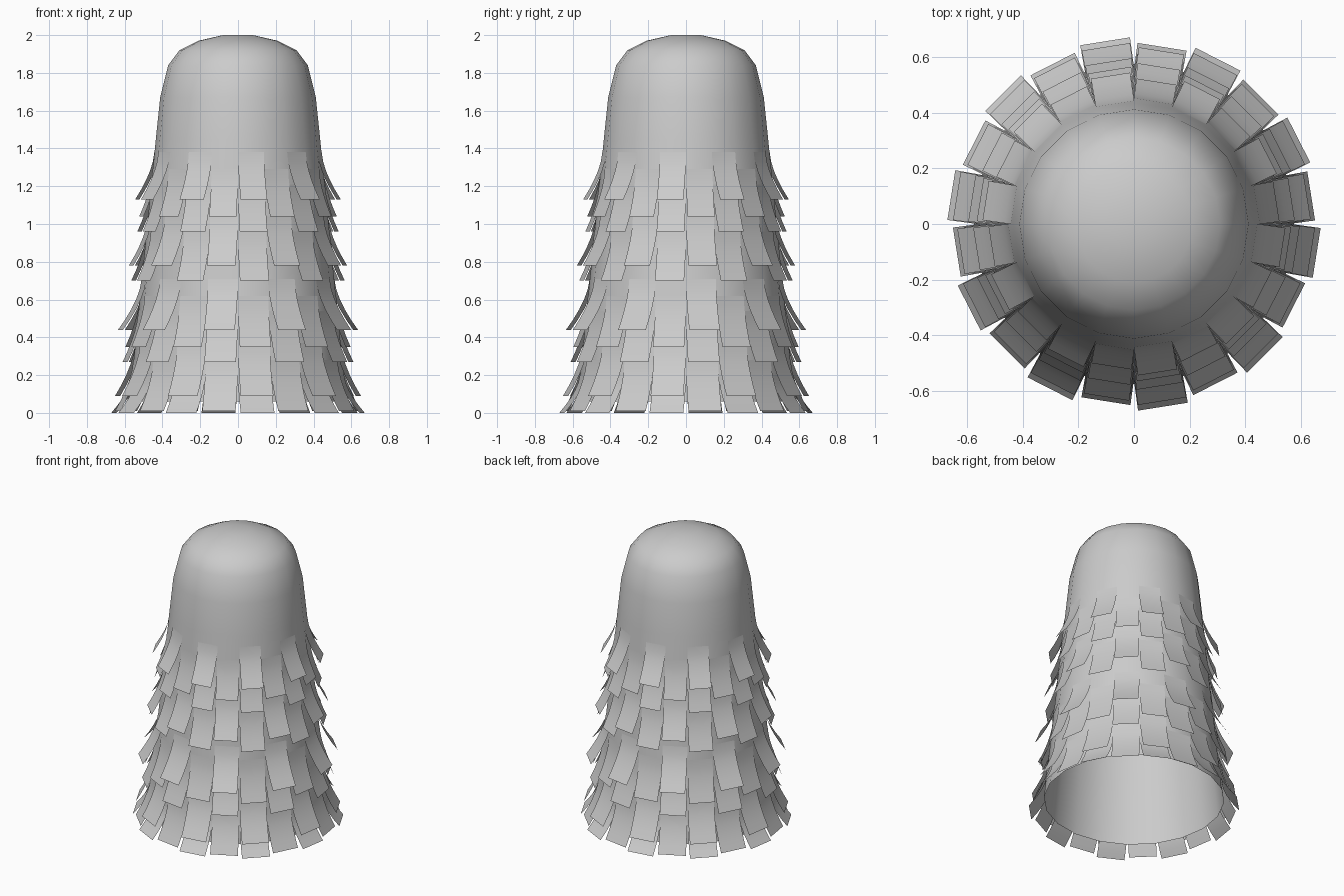
import bpy, bmesh, math

if "Cube" in bpy.data.objects:
    bpy.data.objects.remove(bpy.data.objects["Cube"])

SIDES = 20
STEP = 2 * math.pi / SIDES

grey = bpy.data.materials.new("plain grey")
grey.diffuse_color = (0.6, 0.6, 0.6, 1)
grey.use_nodes = True
grey.node_tree.nodes["Principled BSDF"].inputs["Base Color"].default_value = grey.diffuse_color

# Body outline as (radius, height), rim to crown
OUTLINE = [(0.575, 0.06), (0.55, 0.3), (0.52, 0.6), (0.49, 0.9), (0.46, 1.2),
           (0.435, 1.45), (0.412, 1.67), (0.37, 1.84), (0.31, 1.92),
           (0.21, 1.97), (0.08, 2.0)]


def body_radius(z):
    for (r0, z0), (r1, z1) in zip(OUTLINE, OUTLINE[1:]):
        if z <= z1:
            return r0 + (r1 - r0) * (z - z0) / (z1 - z0)
    return 0.0


def finish(name, bm, angle):
    mesh = bpy.data.meshes.new(name)
    bm.to_mesh(mesh)
    bm.free()
    mesh.materials.append(grey)
    obj = bpy.data.objects.new(name, mesh)
    bpy.context.collection.objects.link(obj)
    bpy.ops.object.select_all(action='DESELECT')
    obj.select_set(True)
    bpy.context.view_layer.objects.active = obj
    bpy.ops.object.shade_smooth_by_angle(angle=math.radians(angle))


# Domed body, open underneath
bm = bmesh.new()
rings = [[bm.verts.new((r * math.cos(i * STEP), r * math.sin(i * STEP), z))
          for i in range(SIDES)] for r, z in OUTLINE]
for low, high in zip(rings, rings[1:]):
    for i in range(SIDES):
        j = (i + 1) % SIDES
        bm.faces.new((low[i], low[j], high[j], high[i]))
bm.faces.new(rings[-1])
finish("body", bm, 60)


# One ring of ten flaring flaps
def flap_row(name, bottom, tip_radius, length, shift):
    bm = bmesh.new()
    top = bottom + length
    root = 0.99 * body_radius(top)
    half = math.tan(STEP / 2) * root
    for k in range(SIDES // 2):
        a = -math.pi / 2 + STEP / 2 + (2 * k + shift) * STEP
        ca, sa = math.cos(a), math.sin(a)
        previous = None
        for n in range(6):
            t = n / 5
            r = root + (tip_radius - root) * t ** 1.6
            w = half * (1 + 0.03 * t)
            z = top - length * t
            pair = [bm.verts.new((r * ca - s * w * sa, r * sa + s * w * ca, z))
                    for s in (-1, 1)]
            if previous:
                bm.faces.new((previous[0], pair[0], pair[1], previous[1]))
            previous = pair
    finish(name, bm, 40)


# Rows from top to bottom: bottom height, tip radius, length; columns alternate
ROWS = [(1.13, 0.54, 0.25), (1.04, 0.518, 0.25), (0.96, 0.528, 0.25),
        (0.78, 0.573, 0.26), (0.70, 0.56, 0.26), (0.44, 0.63, 0.27),
        (0.35, 0.59, 0.27), (0.27, 0.605, 0.27), (0.09, 0.645, 0.28),
        (0.01, 0.645, 0.27), (0.0, 0.665, 0.2)]
for n, (bottom, tip, length) in enumerate(ROWS):
    flap_row(f"flap_row_{n + 1}", bottom, tip, length, n % 2)
